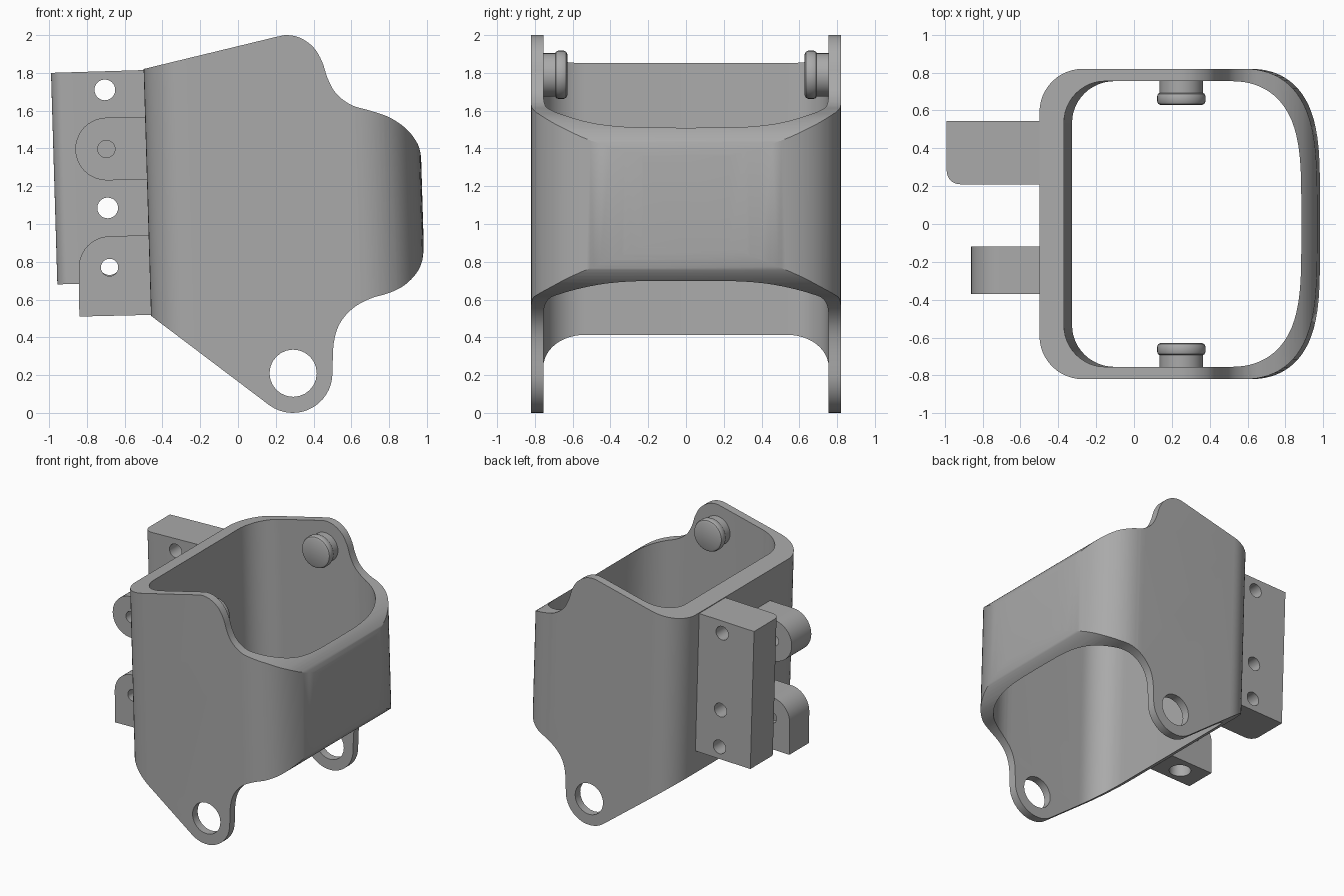
import bpy, bmesh
from math import sin, cos, pi, radians
from mathutils import Vector

old = bpy.data.objects.get("Cube")
if old:
    bpy.data.objects.remove(old, do_unlink=True)

grey = bpy.data.materials.new("plain grey")
grey.use_nodes = True
grey.diffuse_color = (0.4, 0.4, 0.4, 1)
grey.node_tree.nodes["Principled BSDF"].inputs["Base Color"].default_value = (0.4, 0.4, 0.4, 1)
TILT = 0.03


def add_object(name, bm):
    bmesh.ops.recalc_face_normals(bm, faces=bm.faces)
    mesh = bpy.data.meshes.new(name)
    bm.to_mesh(mesh)
    bm.free()
    mesh.materials.append(grey)
    obj = bpy.data.objects.new(name, mesh)
    bpy.context.collection.objects.link(obj)
    return obj


def prism(name, outline, lo, hi, place):
    """Extrude a 2D outline from lo to hi; place maps (u, v, t) to space."""
    bm = bmesh.new()
    rings = [[bm.verts.new(place(u, v, t)) for u, v in outline] for t in (lo, hi)]
    n = len(outline)
    for i in range(n):
        j = (i + 1) % n
        bm.faces.new((rings[0][i], rings[0][j], rings[1][j], rings[1][i]))
    bm.faces.new(rings[0])
    bm.faces.new(rings[1])
    return add_object(name, bm)


def along_y(u, v, t):
    return (u, t, v)


def leaning(u, v, t):
    return (u - TILT * (t - 1), v, t)


def leaning_block(u, v, t):
    return (u - TILT * (t - 1), v, t + TILT * (u + 0.97))


def arc(cx, cy, r, start, end, steps=12):
    angles = [radians(start + (end - start) * i / steps) for i in range(steps + 1)]
    return [(cx + r * cos(a), cy + r * sin(a)) for a in angles]


def circle(cx, cy, r, n=24):
    return arc(cx, cy, r, 0, 360 * (n - 1) / n, n - 1)


def spline(points, steps=4):
    """Smooth curve through the points."""
    p = [Vector(q) for q in points]
    p = [2 * p[0] - p[1]] + p + [2 * p[-1] - p[-2]]
    out = []
    for a, b, c, d in zip(p, p[1:], p[2:], p[3:]):
        for k in range(steps):
            t = k / steps
            out.append(tuple(0.5 * (2 * b + (c - a) * t + (2 * a - 5 * b + 4 * c - d) * t ** 2
                                    + (3 * b - a - 3 * c + d) * t ** 3)))
    return out + [tuple(p[-2])]


def boolean(obj, cutter, operation):
    mod = obj.modifiers.new("cut", "BOOLEAN")
    mod.operation = operation
    mod.solver = "EXACT"
    mod.object = cutter
    bpy.context.view_layer.objects.active = obj
    bpy.ops.object.modifier_apply(modifier=mod.name)
    bpy.data.objects.remove(cutter, do_unlink=True)


def drill(obj, x, z, r):
    boolean(obj, prism("drill", circle(x, z, r), -1.2, 1.2, along_y), "DIFFERENCE")


def finish(obj):
    bpy.ops.object.select_all(action="DESELECT")
    obj.select_set(True)
    bpy.context.view_layer.objects.active = obj
    bpy.ops.object.shade_smooth_by_angle(angle=radians(30))


def sleeve_outline(left, right, half, radius, bend):
    """Rounded box section whose right end swells into a soft curve."""
    a = right - bend
    pts = []
    for i in range(41):
        s = pi / 2 - pi * i / 40
        v = abs(sin(s)) ** (2 / 4) * (1 if s >= 0 else -1)
        pts.append((bend + a * max(cos(s), 0) ** (2 / 2.2), half * v))
    pts += arc(left + radius, radius - half, radius, 270, 180)
    return pts + arc(left + radius, half - radius, radius, 180, 90)


# Sleeve wall, trimmed to its side silhouette
sleeve = prism("sleeve", sleeve_outline(-0.475, 0.98, 0.82, 0.23, 0.6), -0.2, 2.2, leaning)
bore = prism("bore", sleeve_outline(-0.345, 0.9, 0.755, 0.22, 0.53), -0.4, 2.4, leaning)
boolean(sleeve, bore, "DIFFERENCE")
upper = spline([(0.2, 1.99), (0.26, 2.0), (0.33, 1.985), (0.4, 1.935), (0.445, 1.86),
                (0.475, 1.77), (0.52, 1.69), (0.6, 1.63), (0.7, 1.6), (0.8, 1.565),
                (0.89, 1.505), (0.945, 1.435), (0.965, 1.38), (0.974, 1.31)])
lower = spline([(0.984, 0.9), (0.976, 0.81), (0.945, 0.74), (0.88, 0.675), (0.8, 0.635),
                (0.7, 0.605), (0.61, 0.555), (0.54, 0.475), (0.507, 0.37), (0.5, 0.21)])
foot = arc(0.29, 0.21, 0.21, -8, -126, 14)
side = [(-0.7, 1.772)] + upper + [(1.1, 1.25), (1.1, 0.96)] + lower + foot + [(-0.7, 0.695)]
boolean(sleeve, prism("side_shape", side, -1, 1, along_y), "INTERSECT")
drill(sleeve, 0.292, 0.21, 0.125)
finish(sleeve)

# Tall mounting block on the rear half
block_outline = [(-0.41, 0.21), (-0.41, 0.545), (-0.966, 0.545)] + arc(-0.896, 0.28, 0.07, 180, 270, 8)
block = prism("tall_mount", block_outline, 0.68, 1.8, leaning_block)
for x, z in ((-0.705, 1.71), (-0.69, 1.085), (-0.68, 0.785)):
    drill(block, x, z, 0.055)
finish(block)

# Two rounded lugs on the front half
upper_lug = prism("upper_lug", [(-0.4, 1.235), (-0.4, 1.57)] + arc(-0.695, 1.397, 0.166, 92, 268, 20),
                  -0.37, -0.12, along_y)
drill(upper_lug, -0.697, 1.397, 0.046)
finish(upper_lug)

lower_lug = prism("lower_lug", [(-0.41, 0.52), (-0.41, 0.943)] + arc(-0.677, 0.769, 0.166, 92, 180)
                  + [(-0.84, 0.51)], -0.37, -0.12, along_y)
drill(lower_lug, -0.68, 0.77, 0.046)
boolean(lower_lug, prism("socket", circle(-0.66, -0.245, 0.08), 0.3, 0.765, leaning), "DIFFERENCE")
finish(lower_lug)

# Inner pegs with a rounded rim
peg_profile = [(0.0, 0.77), (0.115, 0.77), (0.115, 0.692), (0.123, 0.688), (0.128, 0.675),
               (0.128, 0.648), (0.122, 0.635), (0.108, 0.628), (0.0, 0.628)]
for name, sign in (("rear_peg", 1), ("front_peg", -1)):
    bm = bmesh.new()
    verts = [bm.verts.new((0.25 + r, sign * y, 1.79)) for r, y in peg_profile]
    edges = [bm.edges.new(pair) for pair in zip(verts, verts[1:])]
    bmesh.ops.spin(bm, geom=verts + edges, cent=(0.25, 0, 1.79), axis=(0, 1, 0),
                   angle=2 * pi, steps=32, use_duplicate=False)
    bmesh.ops.remove_doubles(bm, verts=bm.verts, dist=0.0005)
    finish(add_object(name, bm))
